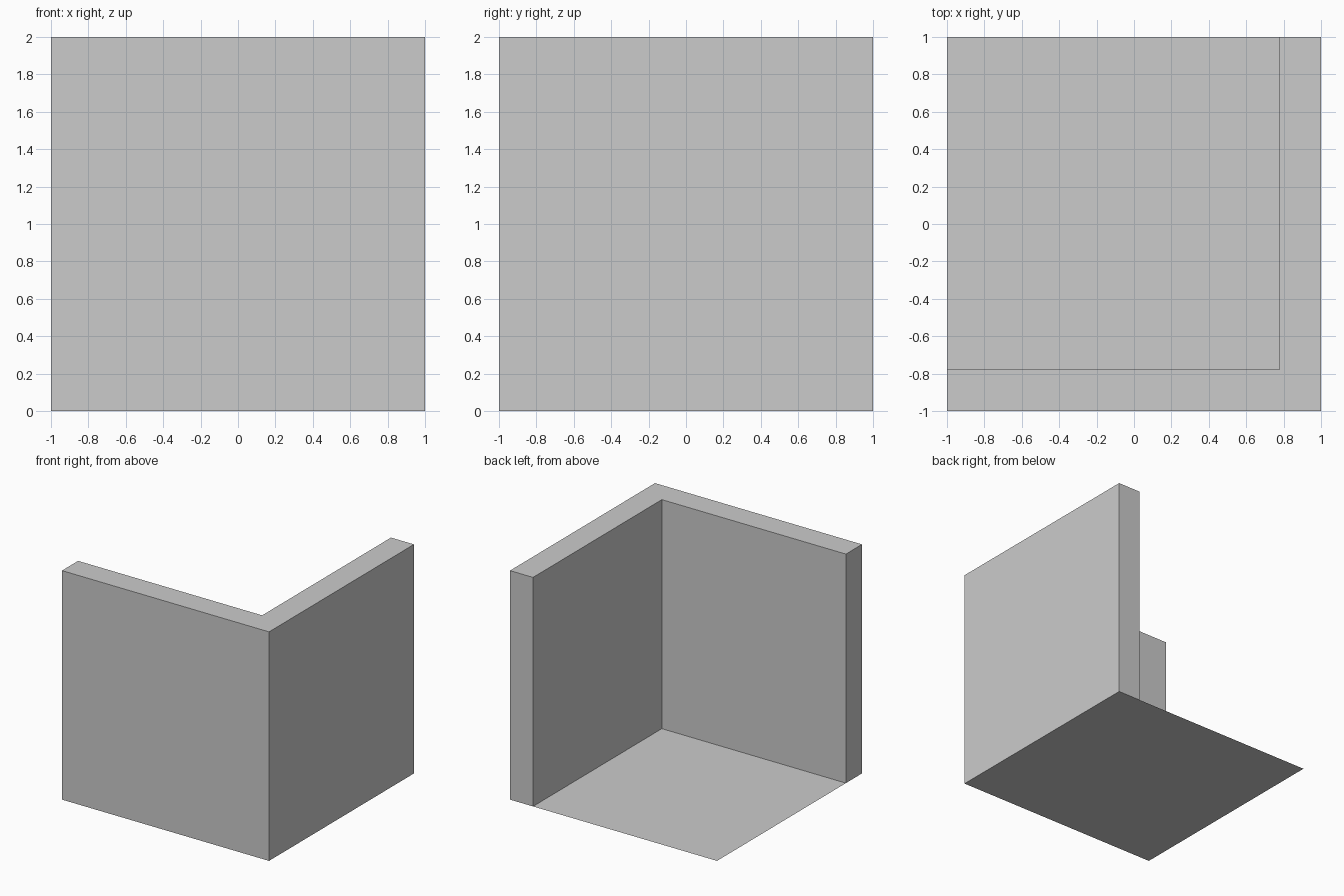
import bpy
import bmesh

if "Cube" in bpy.data.objects:
    bpy.data.objects.remove(bpy.data.objects["Cube"])

T = 0.222      # wall thickness
H = 2.0        # wall height
I = 1 - T      # inner wall face


def add_object(name, bm):
    mesh = bpy.data.meshes.new(name)
    bm.to_mesh(mesh)
    bm.free()
    obj = bpy.data.objects.new(name, mesh)
    bpy.context.collection.objects.link(obj)
    return obj


# Corner walls: L-shaped plan raised to full height, resting on the floor sheet
bm = bmesh.new()
plan = [(-1, -1), (1, -1), (1, 1), (I, 1), (I, -I), (-1, -I)]
low = [bm.verts.new((x, y, 0)) for x, y in plan]
high = [bm.verts.new((x, y, H)) for x, y in plan]
for i in range(len(plan)):
    j = (i + 1) % len(plan)
    bm.faces.new((low[i], low[j], high[j], high[i]))
# Top rim, split along the mitre at the corner
bm.faces.new((high[0], high[1], high[4], high[5]))
bm.faces.new((high[1], high[2], high[3], high[4]))
add_object("corner_walls", bm)

# Floor: a single thin sheet under the whole footprint
bm = bmesh.new()
bmesh.ops.create_grid(bm, x_segments=1, y_segments=1, size=1)
add_object("floor", bm)
